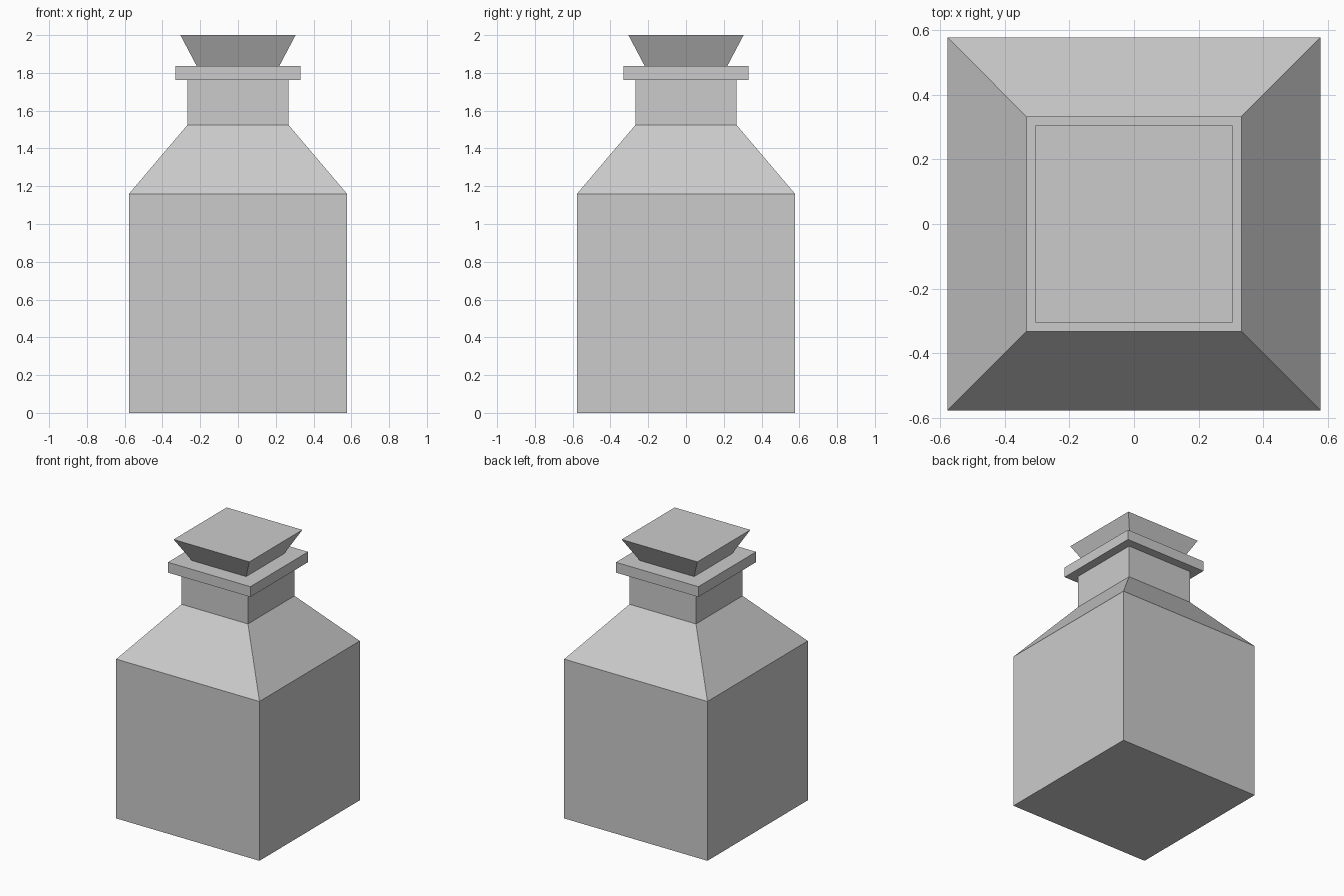
import bpy, bmesh

if "Cube" in bpy.data.objects:
    bpy.data.objects.remove(bpy.data.objects["Cube"])


def square_loft(name, sections):
    """Closed solid through square sections given as (half width, z)."""
    bm = bmesh.new()
    rings = [[bm.verts.new((sx * h, sy * h, z))
              for sx, sy in ((-1, -1), (1, -1), (1, 1), (-1, 1))]
             for h, z in sections]
    bm.faces.new(rings[0][::-1])
    bm.faces.new(rings[-1])
    for low, high in zip(rings, rings[1:]):
        for i in range(4):
            j = (i + 1) % 4
            bm.faces.new((low[i], low[j], high[j], high[i]))
    mesh = bpy.data.meshes.new(name)
    bm.to_mesh(mesh)
    bm.free()
    obj = bpy.data.objects.new(name, mesh)
    bpy.context.collection.objects.link(obj)
    return obj


# Bottle: body, sloped shoulder, neck and overhanging lip in one solid
square_loft("bottle", [(0.577, 0), (0.577, 1.16), (0.268, 1.524), (0.268, 1.762),
                       (0.332, 1.762), (0.332, 1.837)])

# Flared stopper standing in the mouth
square_loft("stopper", [(0.219, 1.837), (0.305, 2.0)])
